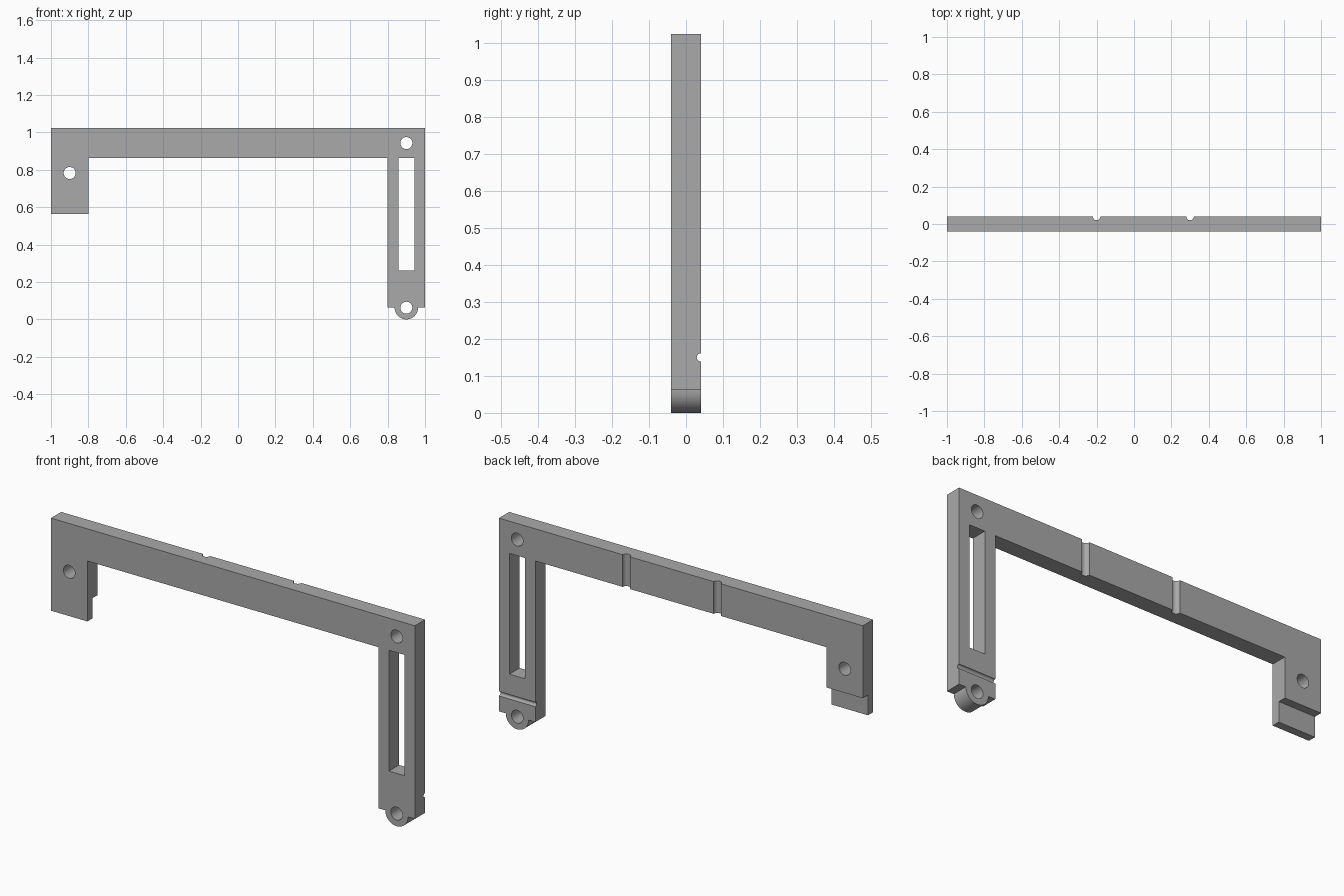
import bpy, bmesh
from math import cos, sin, pi
from mathutils import Vector

cube = bpy.data.objects.get("Cube")
if cube:
    bpy.data.objects.remove(cube, do_unlink=True)

HALF = 0.04                      # half of the plate thickness
TOP, BAR, TAB, FOOT = 1.0225, 0.8625, 0.5625, 0.0625

grey = bpy.data.materials.new("plain grey")
grey.use_nodes = True
colour = (0.4, 0.4, 0.4, 1)
grey.diffuse_color = colour
grey.node_tree.nodes["Principled BSDF"].inputs["Base Color"].default_value = colour


def prism(name, points, along):
    """Extrude a closed loop of 3D points along a vector."""
    bm = bmesh.new()
    face = bm.faces.new([bm.verts.new(p) for p in points])
    out = bmesh.ops.extrude_face_region(bm, geom=[face])
    moved = [v for v in out["geom"] if isinstance(v, bmesh.types.BMVert)]
    bmesh.ops.translate(bm, verts=moved, vec=along)
    bmesh.ops.recalc_face_normals(bm, faces=bm.faces)
    mesh = bpy.data.meshes.new(name)
    bm.to_mesh(mesh)
    bm.free()
    obj = bpy.data.objects.new(name, mesh)
    bpy.context.collection.objects.link(obj)
    mesh.materials.append(grey)
    return obj


def box(name, x0, x1, y0, y1, z0, z1):
    loop = [(x0, y0, z0), (x1, y0, z0), (x1, y0, z1), (x0, y0, z1)]
    return prism(name, loop, (0, y1 - y0, 0))


def rod(name, start, along, radius, sides=40):
    """Cylinder from a start point along a vector."""
    axis = Vector(along)
    u = axis.orthogonal().normalized()
    v = axis.normalized().cross(u)
    ring = [Vector(start) + radius * (cos(a) * u + sin(a) * v)
            for a in (2 * pi * i / sides for i in range(sides))]
    return prism(name, ring, axis)


# Bracket outline: bar, short tab, long leg and rounded foot
outline = [(-1, TOP), (-1, TAB), (-0.8, TAB), (-0.8, BAR), (0.8, BAR), (0.8, FOOT)]
outline += [(0.9 - FOOT * cos(pi * i / 24), FOOT - FOOT * sin(pi * i / 24))
            for i in range(25)]
outline += [(1, FOOT), (1, TOP)]
bracket = prism("bracket", [(x, -HALF, z) for x, z in outline], (0, 2 * HALF, 0))

# Long slot in the leg and half-thickness step behind the tab
cutters = [
    box("leg_slot_cutter", 0.8575, 0.9425, -0.1, 0.1, 0.2625, BAR),
    box("tab_step_cutter", -1.1, -0.7, 0, 0.1, 0.5, TAB + 0.1),
]
# Screw holes
for x, z in ((0.9, 0.9425), (-0.9, 0.7825), (0.9, FOOT)):
    cutters.append(rod("hole_cutter", (x, -0.1, z), (0, 0.2, 0), 0.032))
# Upright grooves across the back of the bar
for x in (-0.2, 0.3):
    cutters.append(rod("bar_groove_cutter", (x, HALF, 0.8), (0, 0, 0.3), 0.02))
# Level groove across the back of the leg
cutters.append(rod("leg_groove_cutter", (0.7, HALF, 0.15), (0.4, 0, 0), 0.011))

bpy.ops.object.select_all(action="DESELECT")
bpy.context.view_layer.objects.active = bracket
bracket.select_set(True)
for cutter in cutters:
    mod = bracket.modifiers.new("cut", "BOOLEAN")
    mod.operation = "DIFFERENCE"
    mod.solver = "EXACT"
    mod.object = cutter
    bpy.ops.object.modifier_apply(modifier=mod.name)
    bpy.data.objects.remove(cutter, do_unlink=True)

bpy.ops.object.shade_smooth_by_angle(angle=0.6)
